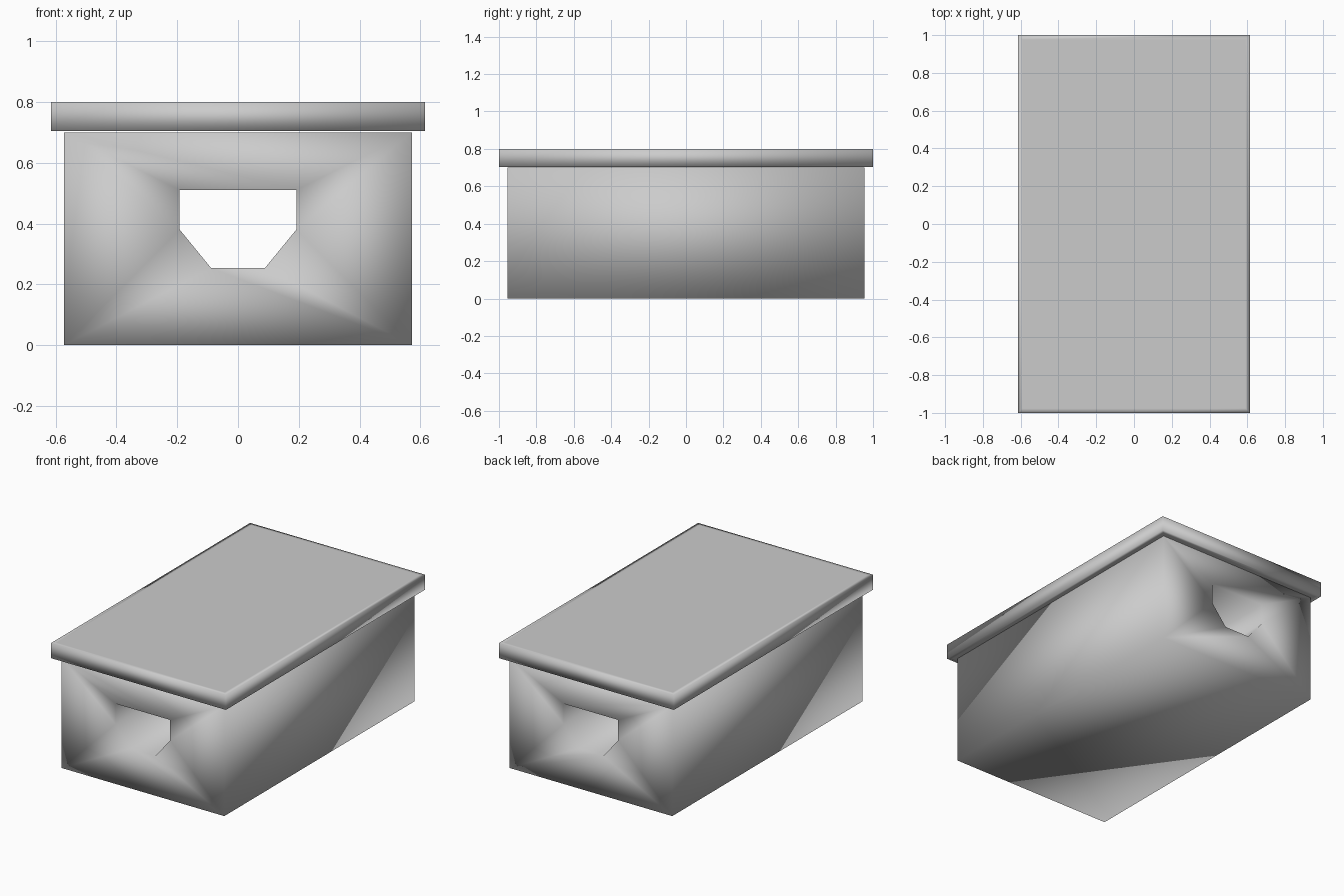
import bpy, bmesh
from mathutils import Vector

if "Cube" in bpy.data.objects:
    bpy.data.objects.remove(bpy.data.objects["Cube"])


def finish(bm, name):
    """Turn a bmesh into a softly shaded object."""
    bmesh.ops.recalc_face_normals(bm, faces=bm.faces)
    mesh = bpy.data.meshes.new(name)
    bm.to_mesh(mesh)
    bm.free()
    for p in mesh.polygons:
        p.use_smooth = True
    obj = bpy.data.objects.new(name, mesh)
    bpy.context.collection.objects.link(obj)
    return obj


def loop_edges(bm, points, y):
    """Closed edge loop from (x, z) points in the plane at y."""
    vs = [bm.verts.new((x, y, z)) for x, z in points]
    return [bm.edges.new((vs[i], vs[i - 1])) for i in range(len(vs))]


# Box body: end profile with a hand hole running through, extruded along y
HX, HY, H = 0.572, 0.955, 0.70
outline = [(-HX, 0), (HX, 0), (HX, H), (-HX, H)]
half_hole = [(0.088, 0.253), (0.192, 0.38), (0.192, 0.51)]
hole = half_hole + [(-x, z) for x, z in reversed(half_hole)]

bm = bmesh.new()
edges = loop_edges(bm, outline, -HY) + loop_edges(bm, hole, -HY)
bmesh.ops.triangle_fill(bm, edges=edges, use_beauty=True, normal=Vector((0, -1, 0)))
front = bm.faces[:]
ext = bmesh.ops.extrude_face_region(bm, geom=front, use_keep_orig=True)
back = [g for g in ext["geom"] if isinstance(g, bmesh.types.BMVert)]
bmesh.ops.translate(bm, verts=back, vec=(0, 2 * HY, 0))
finish(bm, "box_body")

# Lid: overhanging slab with a narrow border around its flat top and underside
bm = bmesh.new()
bmesh.ops.create_cube(bm, size=1)
bmesh.ops.scale(bm, verts=bm.verts, vec=(1.23, 2.0, 0.096))
bmesh.ops.translate(bm, verts=bm.verts, vec=(0, 0, 0.752))
bm.normal_update()
for sign in (1, -1):
    flat = [f for f in bm.faces if f.normal.z * sign > 0.9]
    bmesh.ops.inset_region(bm, faces=flat, thickness=0.035)
finish(bm, "lid")
